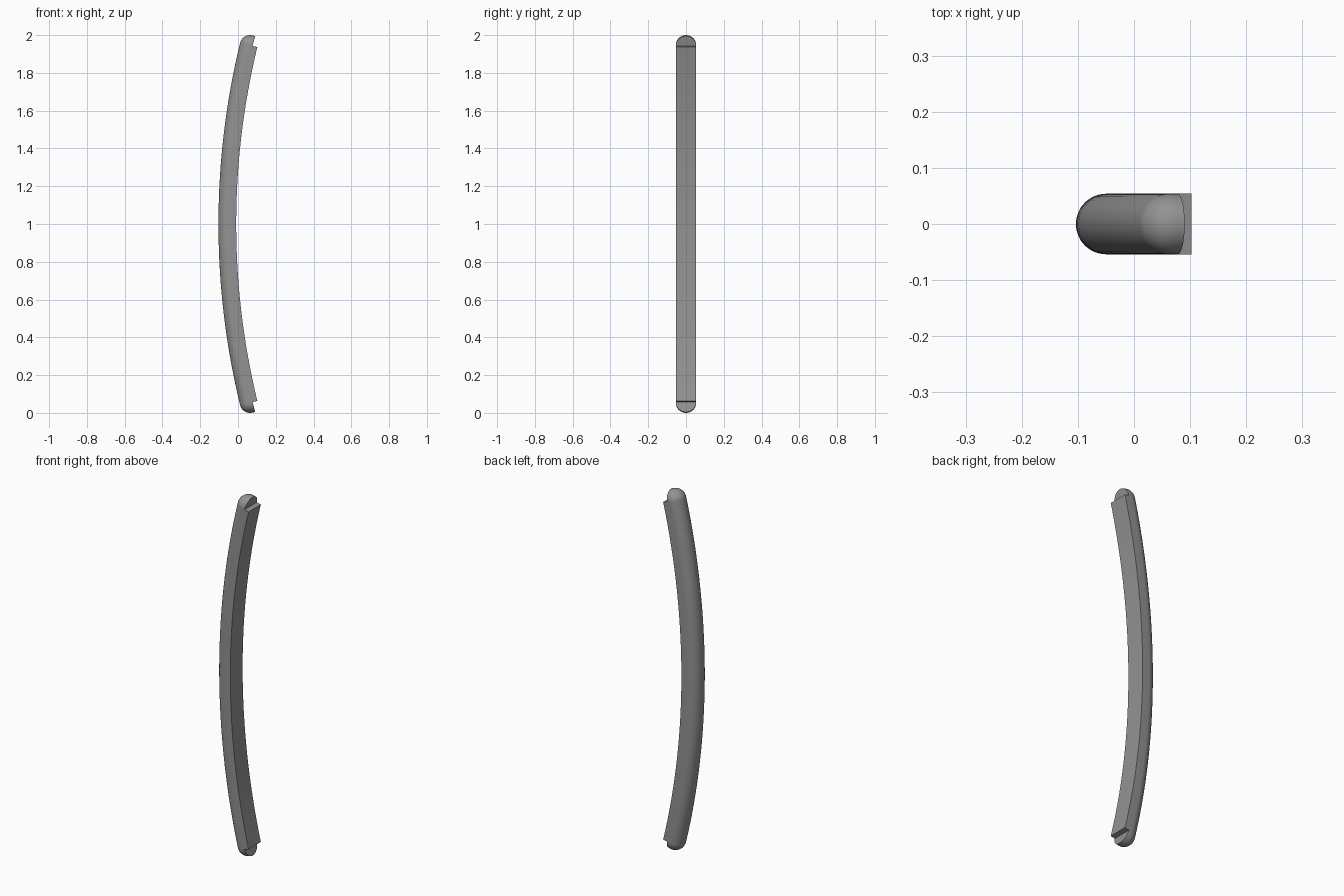
import bpy, bmesh, math
from mathutils import Matrix, Vector

if "Cube" in bpy.data.objects:
    bpy.data.objects.remove(bpy.data.objects["Cube"], do_unlink=True)

R = 0.054                        # half width of the bar
ARC = 4.0145                     # bend radius through the round centre
BEND = Vector((3.965, 0, 1))     # centre of the bend
HALF = math.radians(13.63)       # half the swept angle
DEPTH = 0.04                     # straight sides below the round
CAP_DEPTH = 0.0145               # straight part of the end caps

grey = bpy.data.materials.new("warm_grey")
grey.use_nodes = True
grey.diffuse_color = (0.29, 0.29, 0.29, 1)
grey.node_tree.nodes["Principled BSDF"].inputs["Base Color"].default_value = grey.diffuse_color


def finish(bm, name):
    bmesh.ops.remove_doubles(bm, verts=bm.verts, dist=0.00005)
    bmesh.ops.holes_fill(bm, edges=[e for e in bm.edges if e.is_boundary])
    bmesh.ops.recalc_face_normals(bm, faces=bm.faces)
    mesh = bpy.data.meshes.new(name)
    bm.to_mesh(mesh)
    bm.free()
    mesh.materials.append(grey)
    obj = bpy.data.objects.new(name, mesh)
    bpy.context.collection.objects.link(obj)
    bpy.ops.object.select_all(action="DESELECT")
    obj.select_set(True)
    bpy.context.view_layer.objects.active = obj
    bpy.ops.object.shade_smooth_by_angle(angle=math.radians(30))


def placed(angle):
    # Carries a section at the origin to its place along the bend
    return (Matrix.Translation(BEND) @ Matrix.Rotation(angle, 4, "Y")
            @ Matrix.Translation((-ARC, 0, 0)))


# Curved bar: D-shaped section swept along the bend
bm = bmesh.new()
steps = 24
points = [(DEPTH, R)]
points += [(-R * math.sin(math.pi * i / steps), R * math.cos(math.pi * i / steps))
           for i in range(steps + 1)]
points += [(DEPTH, -R)]
start = placed(-HALF)
section = bm.faces.new([bm.verts.new(start @ Vector((x, y, 0))) for x, y in points])
bmesh.ops.spin(bm, geom=[section], cent=BEND, axis=(0, 1, 0),
               angle=2 * HALF, steps=48, use_duplicate=False)
finish(bm, "curved_bar")

# Rounded end caps: half turn of a dome profile with a flat inner side
for name, side in (("top_cap", 1), ("bottom_cap", -1)):
    bm = bmesh.new()
    profile = [(-R * math.cos(math.pi * i / steps), R * math.sin(math.pi * i / steps))
               for i in range(steps // 2 + 1)]
    profile += [(CAP_DEPTH, R), (CAP_DEPTH, 0)]
    verts = [bm.verts.new((x, y, 0)) for x, y in profile]
    edges = [bm.edges.new(pair) for pair in zip(verts, verts[1:])]
    bmesh.ops.spin(bm, geom=verts + edges, cent=(0, 0, 0), axis=(1, 0, 0),
                   angle=side * math.pi, steps=steps, use_duplicate=False)
    bmesh.ops.transform(bm, matrix=placed(side * HALF), verts=bm.verts)
    finish(bm, name)
